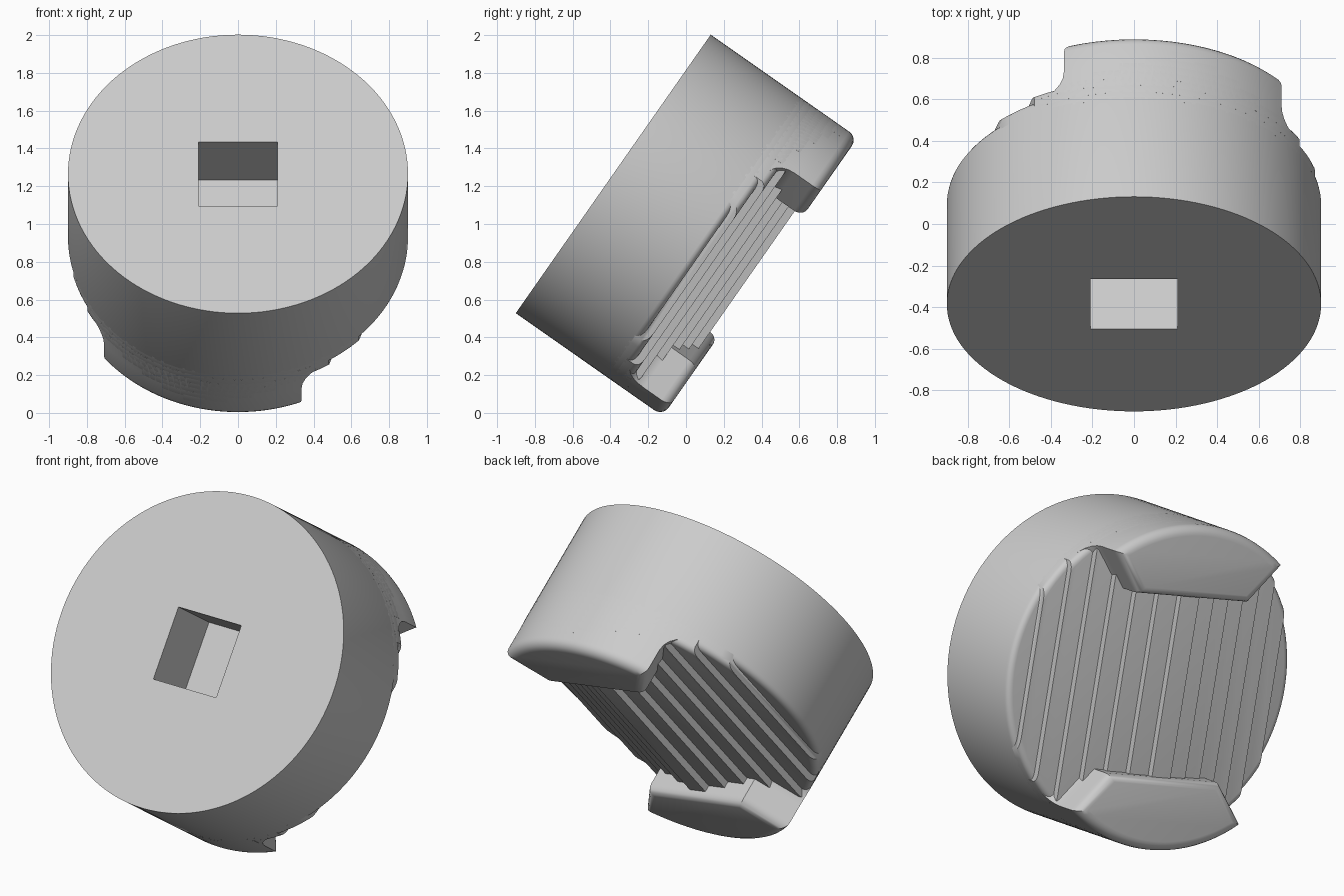
import bpy, bmesh
from math import sin, cos, asin, pi, radians
from mathutils import Vector

if "Cube" in bpy.data.objects:
    bpy.data.objects.remove(bpy.data.objects["Cube"], do_unlink=True)

R = 0.9                    # knob radius
TILT = radians(35)         # lean of the whole knob
SPIN = radians(15)         # turn of the ribs and lugs about the knob axis
ORIGIN = Vector((0, -0.385, 1.265))
UP = Vector((0, sin(TILT), cos(TILT)))
AXIS = Vector((0, cos(TILT), -sin(TILT)))

grey = bpy.data.materials.new("light_grey")
grey.use_nodes = True
grey.diffuse_color = (0.6, 0.6, 0.6, 1)
grey.node_tree.nodes["Principled BSDF"].inputs["Base Color"].default_value = (0.6, 0.6, 0.6, 1)


def place(s, t, w, spin=0.0):
    """Axis-aligned knob coordinates to the leaning world position."""
    x = s * cos(spin) + t * sin(spin)
    v = t * cos(spin) - s * sin(spin)
    return ORIGIN + Vector((x, 0, 0)) + v * UP + w * AXIS


def loft(bm, rings):
    """Join matching rings of points with quads."""
    loops = [[bm.verts.new(p) for p in ring] for ring in rings]
    for a, b in zip(loops, loops[1:]):
        for i in range(len(a)):
            j = (i + 1) % len(a)
            bm.faces.new((a[i], a[j], b[j], b[i]))
    return loops


def loop_edges(bm, loop):
    return [bm.edges.get((loop[i - 1], loop[i])) for i in range(len(loop))]


def finish(bm, name):
    bmesh.ops.recalc_face_normals(bm, faces=bm.faces)
    mesh = bpy.data.meshes.new(name)
    bm.to_mesh(mesh)
    bm.free()
    mesh.materials.append(grey)
    obj = bpy.data.objects.new(name, mesh)
    bpy.context.collection.objects.link(obj)
    bpy.ops.object.select_all(action='DESELECT')
    obj.select_set(True)
    bpy.context.view_layer.objects.active = obj
    bpy.ops.object.shade_smooth_by_angle(angle=radians(32))


def rounding(top, radius, steps=4):
    """Height and inset pairs for a quarter-round edge."""
    for i in range(steps + 1):
        a = i / steps * pi / 2
        yield top - radius + radius * sin(a), radius * (1 - cos(a))


# Drum with a square socket in its front face
def circle(r, w, n=128):
    return [place(r * cos(2 * pi * i / n), r * sin(2 * pi * i / n), w) for i in range(n)]


def square(w, h=0.208):
    return [place(s, t, w) for s, t in ((-h, -h), (h, -h), (h, h), (-h, h))]


bm = bmesh.new()
drum = loft(bm, [circle(R, 0)] + [circle(R - d, w) for w, d in rounding(0.62, 0.035)])
bm.faces.new(drum[-1])
socket = loft(bm, [square(0), square(0.352)])
bm.faces.new(socket[-1])
bmesh.ops.triangle_fill(bm, use_beauty=True,
                        edges=loop_edges(bm, drum[0]) + loop_edges(bm, socket[0]))
finish(bm, "drum")


# Stepped grip ribs, each one narrower and higher than the last
def strip(half_width, r, w, n=32):
    a = asin(half_width / r)
    arc = [-a + 2 * a * i / n for i in range(n + 1)]
    pts = [(r * sin(b), r * cos(b)) for b in arc]
    pts += [(-s, -t) for s, t in pts]
    return [place(s, t, w, SPIN) for s, t in pts]


for k in range(7):
    half, top = 0.78 - 0.12 * k, 0.66 + 0.04 * k
    bm = bmesh.new()
    rings = [strip(half, R, top - 0.085)]
    rings += [strip(half, R - d, w) for w, d in rounding(top, 0.035)]
    loops = loft(bm, rings)
    bm.faces.new(loops[0])
    bm.faces.new(loops[-1])
    finish(bm, "grip_rib_%d" % (k + 1))


# Two rounded end lugs with flared feet, opposite each other
def lug_ring(w, inset, flare, side, n=32):
    r = R - inset
    a = radians(37) + (flare - inset) * 1.1
    pts = [(r * sin(a - 2 * a * i / n), r * cos(a - 2 * a * i / n)) for i in range(n + 1)]
    grow = flare - inset
    cs, ct = 0.36 + grow * 0.6, 0.5 - grow * 0.7
    pts += [(-cs, ct), (cs, ct)]
    return [place(s * side, t * side, w, SPIN) for s, t in pts]


for name, side in (("upper_lug", 1), ("lower_lug", -1)):
    bm = bmesh.new()
    rings = []
    for i in range(6):
        a = i / 5 * pi / 2
        rings.append(lug_ring(0.78 - 0.12 * cos(a), 0, 0.12 * (1 - sin(a)), side))
    rings += [lug_ring(w, d, 0, side) for w, d in rounding(0.95, 0.055, 5)]
    loops = loft(bm, rings)
    bm.faces.new(loops[0])
    bm.faces.new(loops[-1])
    finish(bm, name)
